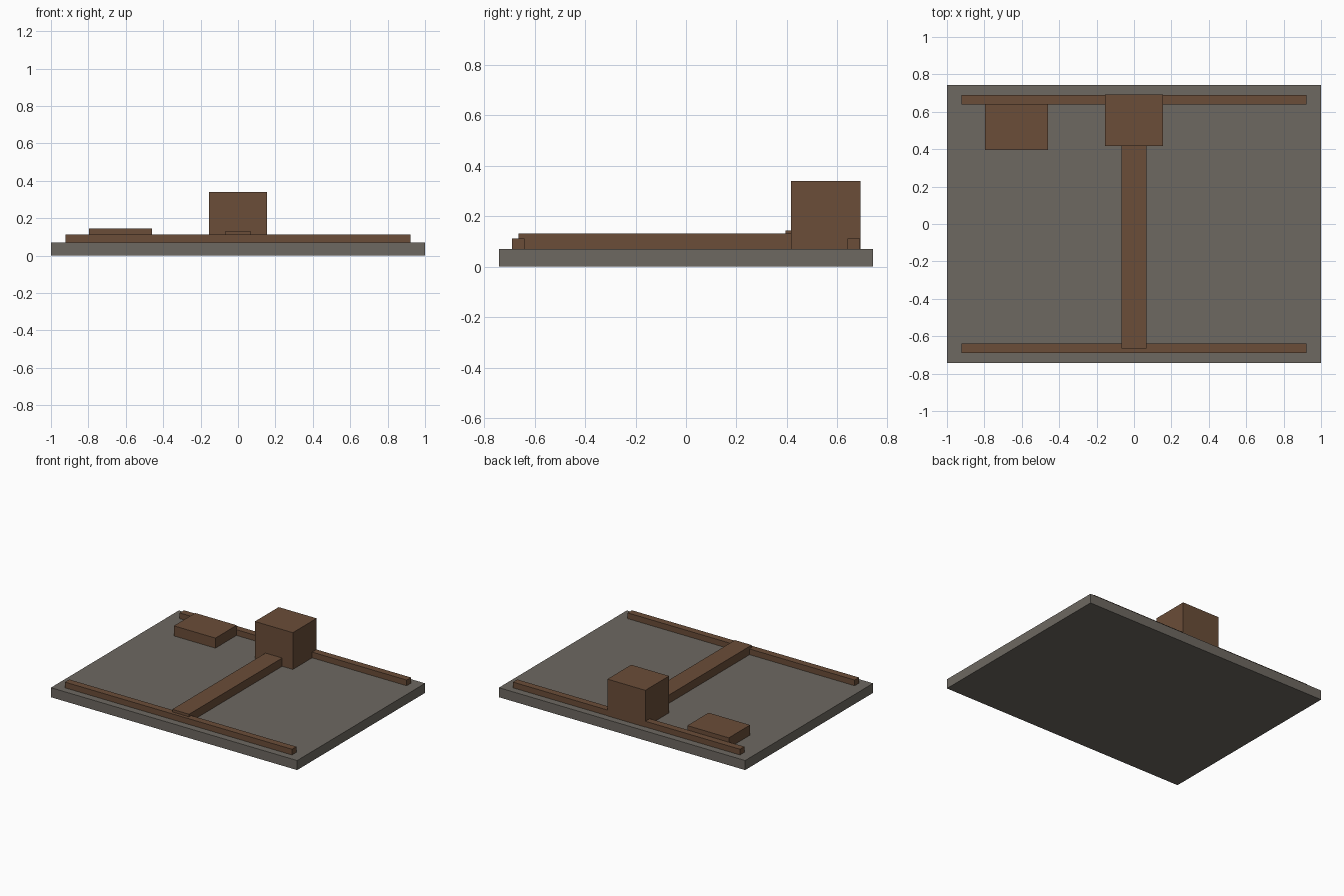
import bpy
import bmesh
from mathutils import Vector

if "Cube" in bpy.data.objects:
    bpy.data.objects.remove(bpy.data.objects["Cube"])


def material(name, color):
    mat = bpy.data.materials.new(name)
    mat.diffuse_color = (*color, 1)
    mat.use_nodes = True
    mat.node_tree.nodes["Principled BSDF"].inputs["Base Color"].default_value = mat.diffuse_color
    return mat


def box(name, low, high, mat):
    """Axis-aligned box between two opposite corners."""
    low, high = Vector(low), Vector(high)
    size = high - low
    bm = bmesh.new()
    bmesh.ops.create_cube(bm, size=1)
    bmesh.ops.scale(bm, vec=size, verts=bm.verts)
    mesh = bpy.data.meshes.new(name)
    bm.to_mesh(mesh)
    bm.free()
    mesh.materials.append(mat)
    obj = bpy.data.objects.new(name, mesh)
    obj.location = (low + high) / 2
    bpy.context.collection.objects.link(obj)
    return obj


stone = material("grey_stone", (0.155, 0.14, 0.12))
wood = material("brown_wood", (0.145, 0.075, 0.04))

BASE_TOP = 0.07

# Base plate
box("base_plate", (-1, -0.742, 0), (1, 0.742, BASE_TOP), stone)

# Long rails along the front and back edges
for name, y in (("front_rail", -0.665), ("back_rail", 0.665)):
    box(name, (-0.922, y - 0.025, BASE_TOP), (0.922, y + 0.025, 0.112), wood)

# Centre beam joining the rails, running into the block at the back
box("centre_beam", (-0.068, -0.665, BASE_TOP), (0.068, 0.665, 0.131), wood)

# Tall block at the back
box("tall_block", (-0.154, 0.416, BASE_TOP), (0.154, 0.692, 0.34), wood)

# Low slab against the back rail
box("low_slab", (-0.797, 0.395, BASE_TOP), (-0.46, 0.642, 0.144), wood)
